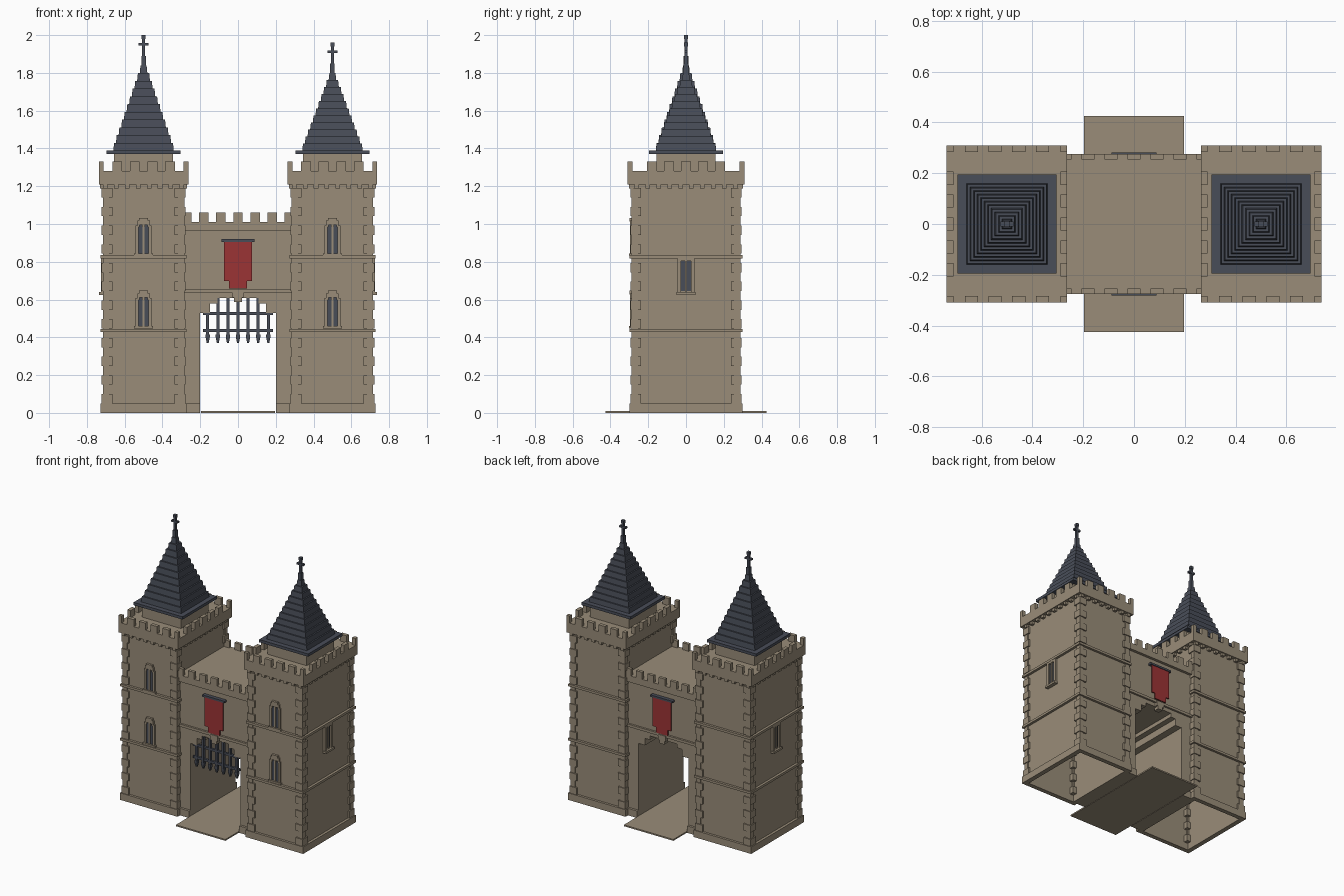
import bpy, bmesh

if "Cube" in bpy.data.objects:
    bpy.data.objects.remove(bpy.data.objects["Cube"])


def material(name, rgb):
    m = bpy.data.materials.new(name)
    m.diffuse_color = (*rgb, 1)
    m.use_nodes = True
    m.node_tree.nodes["Principled BSDF"].inputs["Base Color"].default_value = m.diffuse_color
    return m


STONE = material("stone", (0.32, 0.265, 0.19))
SLATE = material("slate", (0.066, 0.075, 0.098))
RED = material("red_cloth", (0.33, 0.034, 0.036))


def finish(name, bm, mat):
    bmesh.ops.recalc_face_normals(bm, faces=bm.faces)
    me = bpy.data.meshes.new(name)
    bm.to_mesh(me)
    bm.free()
    me.materials.append(mat)
    ob = bpy.data.objects.new(name, me)
    bpy.context.collection.objects.link(ob)
    return ob


def boxes(name, mat, items):
    """One object from (x0, x1, y0, y1, z0, z1) boxes."""
    bm = bmesh.new()
    for x0, x1, y0, y1, z0, z1 in items:
        vs = bmesh.ops.create_cube(bm, size=1)["verts"]
        for v in vs:
            v.co.x = (x0 + x1) / 2 + v.co.x * (x1 - x0)
            v.co.y = (y0 + y1) / 2 + v.co.y * (y1 - y0)
            v.co.z = (z0 + z1) / 2 + v.co.z * (z1 - z0)
    return finish(name, bm, mat)


def cbox(x, y, hx, hy, z0, z1):
    return (x - hx, x + hx, y - hy, y + hy, z0, z1)


def frame(cx, hx, hy, t, z0, z1):
    """Four walls around a hollow rectangle."""
    return [(cx - hx, cx + hx, -hy, -hy + t, z0, z1),
            (cx - hx, cx + hx, hy - t, hy, z0, z1),
            (cx - hx, cx - hx + t, -hy + t, hy - t, z0, z1),
            (cx + hx - t, cx + hx, -hy + t, hy - t, z0, z1)]


def loft(name, mat, cx, rings):
    """Square rings (half width, z) joined into one solid."""
    bm = bmesh.new()
    loops = [[bm.verts.new((cx + a * h, b * h, z))
              for a, b in ((-1, -1), (1, -1), (1, 1), (-1, 1))] for h, z in rings]
    bm.faces.new(loops[0])
    bm.faces.new(loops[-1])
    for lo, hi in zip(loops, loops[1:]):
        for i in range(4):
            j = (i + 1) % 4
            bm.faces.new((lo[i], lo[j], hi[j], hi[i]))
    return finish(name, bm, mat)


def prism(name, mat, outline, y0, y1):
    """Front outline (x, z) extruded along y."""
    bm = bmesh.new()
    f = bm.faces.new([bm.verts.new((x, y0, z)) for x, z in outline])
    ext = bmesh.ops.extrude_face_region(bm, geom=[f])["geom"]
    bmesh.ops.translate(bm, vec=(0, y1 - y0, 0),
                        verts=[v for v in ext if isinstance(v, bmesh.types.BMVert)])
    return finish(name, bm, mat)


def mirrored(half):
    return half + [(-x, z) for x, z in reversed(half)]


HX, HY = 0.21, 0.283          # tower half width and depth
PX, PY = 0.237, 0.309         # tower parapet

for side, tag in ((-1, "left"), (1, "right")):
    cx = 0.5 * side

    # Walls, plinth and string courses
    boxes(tag + "_tower_walls", STONE, frame(cx, HX, HY, 0.015, 0, 1.21))
    boxes(tag + "_tower_plinth", STONE, frame(cx, 0.229, 0.3, 0.03, 0, 0.05))
    boxes(tag + "_string_courses", STONE,
          frame(cx, 0.228, 0.3, 0.03, 0.428, 0.445) + frame(cx, 0.228, 0.3, 0.03, 0.818, 0.835))

    # Corner stones, alternating large and small
    quoins = []
    n = 23
    for i in range(n):
        z0 = 0.05 + i * 1.14 / n
        out, inn = ((0.012, 0.046), (0.006, 0.028))[i % 2]
        for sx in (-1, 1):
            for sy in (-1, 1):
                quoins.append(cbox(cx + sx * (HX + (out - inn) / 2), sy * (HY + (out - inn) / 2),
                                   (out + inn) / 2, (out + inn) / 2, z0, z0 + 1.14 / n))
    boxes(tag + "_corner_stones", STONE, quoins)

    # Parapet with merlons and small corbels
    boxes(tag + "_parapet", STONE, [cbox(cx, 0, PX, PY, 1.208, 1.28)])
    t = 0.013
    merlons, corbels = [], []
    for s in (-1, 1):
        for i in range(4):
            merlons.append(cbox(cx + (i - 1.5) * 0.093, s * (PY - t), 0.026, t, 1.28, 1.33))
        for i in range(5):
            merlons.append(cbox(cx + s * (PX - t), (i - 2) * 0.09, t, 0.026, 1.28, 1.33))
        for q in (-1, 1):
            merlons.append(cbox(cx + s * (PX - t), q * (PY - t), t, t, 1.28, 1.33))
        for i in range(8):
            corbels.append(cbox(cx + (i - 3.5) * 0.058, s * (HY + 0.008), 0.012, 0.012, 1.188, 1.21))
        for i in range(10):
            corbels.append(cbox(cx + s * (HX + 0.008), (i - 4.5) * 0.058, 0.012, 0.012, 1.188, 1.21))
    boxes(tag + "_merlons", STONE, merlons)
    boxes(tag + "_corbels", STONE, corbels)

    # Stepped spire on a stone collar
    boxes(tag + "_roof_collar", STONE, [cbox(cx, 0, 0.156, 0.156, 1.28, 1.372)])
    boxes(tag + "_eave", SLATE, [cbox(cx, 0, 0.195, 0.195, 1.37, 1.39)])
    top = 2.0 if side < 0 else 1.96
    apex = top - 0.16
    rings, tiers = [], 11
    for i in range(tiers):
        h = 0.16 - 0.14 * i / (tiers - 1)
        step = (apex - 1.388) / tiers
        rings += [(h, 1.388 + i * step), (h - 0.004, 1.388 + (i + 1) * step)]
    loft(tag + "_spire", SLATE, cx, rings)
    boxes(tag + "_finial", SLATE, [
        cbox(cx, 0, 0.012, 0.012, apex, apex + 0.05),
        cbox(cx, 0, 0.008, 0.008, apex, top),
        cbox(cx, 0, 0.026, 0.009, top - 0.055, top - 0.042),
        cbox(cx, 0, 0.011, 0.011, top - 0.02, top)])

    # Front windows
    panes, trim = [], []
    for b in (0.448, 0.833):
        y = -HY
        for s in (-1, 1):
            panes.append((cx + s * 0.016 - 0.011, cx + s * 0.016 + 0.011, y - 0.005, y + 0.002, b, b + 0.15))
            panes.append((cx + s * 0.014 - 0.007, cx + s * 0.014 + 0.007, y - 0.005, y + 0.002, b + 0.15, b + 0.163))
            trim.append(cbox(cx + s * 0.034, y, 0.008, 0.014, b, b + 0.16))
            trim.append(cbox(cx + s * 0.027, y, 0.006, 0.014, b + 0.15, b + 0.18))
        trim += [cbox(cx, y, 0.05, 0.018, b, b + 0.012),
                 cbox(cx, y, 0.005, 0.012, b, b + 0.17),
                 cbox(cx, y, 0.033, 0.014, b + 0.163, b + 0.185),
                 cbox(cx, y, 0.024, 0.016, b + 0.18, b + 0.2)]

    # Window on the outer side
    x = cx + side * HX
    for s in (-1, 1):
        panes.append(cbox(x, s * 0.016, 0.005, 0.011, 0.645, 0.805))
        trim.append(cbox(x, s * 0.036, 0.016, 0.009, 0.63, 0.82))
    trim += [cbox(x, 0, 0.026, 0.05, 0.625, 0.64),
             cbox(x, 0, 0.014, 0.005, 0.64, 0.81),
             cbox(x, 0, 0.016, 0.045, 0.803, 0.822)]
    boxes(tag + "_window_panes", SLATE, panes)
    boxes(tag + "_window_frames", STONE, trim)

# Gatehouse with a stepped arch
GY = 0.255
arch = [(0.3, 1.0), (0.3, 0), (0.2, 0), (0.2, 0.53), (0.148, 0.53), (0.148, 0.58), (0.108, 0.58), (0.108, 0.608)]
prism("gatehouse", STONE, mirrored(arch), -GY, GY)
boxes("gatehouse_parapet", STONE, [cbox(0, 0, 0.29, 0.275, 0.963, 1.01)])
extras, merlons = [], []
for s in (-1, 1):
    extras.append(cbox(0, s * GY, 0.29, 0.014, 0.636, 0.655))
    extras.append(cbox(0, s * GY, 0.03, 0.02, 0.61, 0.65))
    extras.append(cbox(0, s * GY, 0.02, 0.02, 0.588, 0.62))
    extras.append(cbox(s * 0.24, 0, 0.04, 0.272, 0, 0.05))
    for i in range(7):
        merlons.append(cbox((i - 3) * 0.0905, s * 0.264, 0.025, 0.011, 1.01, 1.06))
boxes("gatehouse_trim", STONE, extras)
boxes("gatehouse_merlons", STONE, merlons)

# Walkway through the gate
boxes("walkway", STONE, [cbox(0, 0, 0.197, 0.425, 0, 0.01)])

# Portcullis with pointed bars
bars = [cbox(0, -0.24, 0.185, 0.008, z, z + 0.016) for z in (0.428, 0.517)]
bars += [cbox((i - 3) * 0.0535, -0.24, 0.008, 0.01, 0.4, 0.608 - (0.05 if i in (0, 6) else 0)) for i in range(7)]
boxes("portcullis", SLATE, bars)
for i in range(7):
    tip = loft("portcullis_tip", SLATE, (i - 3) * 0.0535, [(0.005, 0.37), (0.011, 0.4), (0.011, 0.415)])
    tip.location.y = -0.24

# Banners hanging on both faces
flag = mirrored([(0.074, 0.912), (0.074, 0.698), (0.047, 0.698), (0.047, 0.658)])
for s, tag in ((-1, "front"), (1, "back")):
    y = s * 0.272
    prism(tag + "_banner", RED, flag, y - 0.004, y + 0.004)
    boxes(tag + "_banner_rod", SLATE, [cbox(0, s * 0.267, 0.088, 0.014, 0.906, 0.92)])
